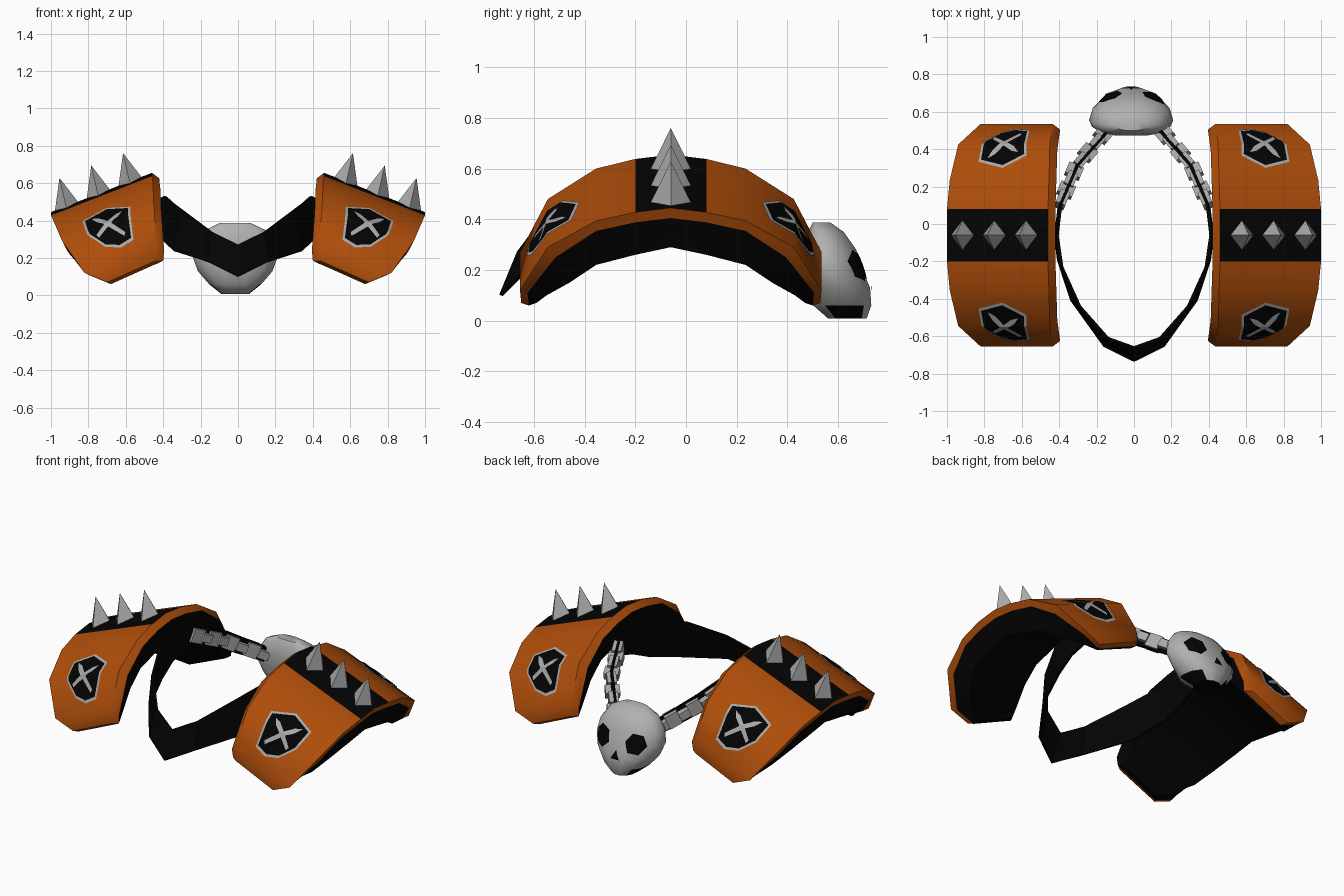
import bpy, bmesh, math
from mathutils import Vector, Matrix
from mathutils.bvhtree import BVHTree

cube = bpy.data.objects.get("Cube")
if cube:
    bpy.data.objects.remove(cube)

MID = -0.06  # y of the pad centre line


def material(name, rgb):
    m = bpy.data.materials.new(name)
    m.use_nodes = True
    m.diffuse_color = (*rgb, 1)
    b = m.node_tree.nodes["Principled BSDF"]
    b.inputs["Base Color"].default_value = (*rgb, 1)
    b.inputs["Roughness"].default_value = 0.8
    return m


ORANGE = material("orange_leather", (0.42, 0.074, 0.003))
BLACK = material("black_leather", (0.001, 0.001, 0.001))
STEEL = material("grey_steel", (0.39, 0.39, 0.39))
BONE = material("bone_grey", (0.44, 0.44, 0.43))


def finish(name, bm, mats, normals=True, smooth=None):
    if normals:
        bmesh.ops.recalc_face_normals(bm, faces=bm.faces)
    me = bpy.data.meshes.new(name)
    bm.to_mesh(me)
    bm.free()
    for m in mats:
        me.materials.append(m)
    ob = bpy.data.objects.new(name, me)
    bpy.context.collection.objects.link(ob)
    if smooth:
        bpy.ops.object.select_all(action='DESELECT')
        bpy.context.view_layer.objects.active = ob
        ob.select_set(True)
        bpy.ops.object.shade_smooth_by_angle(angle=math.radians(smooth))
    return ob


def loft(bm, loops, mats, closed=True):
    """Skin a list of vertex loops; mats gives the slot of each column."""
    rows = [[bm.verts.new(p) for p in loop] for loop in loops]
    n = len(rows[0])
    for a, b in zip(rows, rows[1:]):
        for i in range(n if closed else n - 1):
            j = (i + 1) % n
            bm.faces.new((a[i], a[j], b[j], b[i])).material_index = mats[i]
    return rows


# Pad stations: offset along y, inner edge x z, outer edge x z
TOP = [(0, .46, .655, 1.0, .445), (.14, .46, .638, 1.0, .428), (.295, .455, .6, .985, .394),
       (.485, .45, .48, .94, .29), (.595, .435, .27, .82, .12), (.59, .44, .185, .70, .07)]
# Matching stations of the lining underneath
LINING = [(0, .43, .50, .93, .29), (.14, .43, .47, .92, .26), (.295, .43, .43, .9, .22),
          (.4, .43, .34, .84, .15), (.49, .42, .23, .75, .1), (.53, .42, .175, .67, .07)]


def pad_loop(i, sy, sx):
    v, x0, z0, x1, z1 = TOP[i]
    lv, lx0, lz0, lx1, lz1 = LINING[i]
    rv = v - 0.03 * (i > 2)
    drop = .04 if i < 4 else .01
    pts = [(lx1, lv, lz1), (x1 - .02, rv, z1 - drop), (x1, v, z1),
           (x0, v, z0), (x0 - .04, rv, z0 - .03 * (i < 5)), (lx0, lv, lz0)]
    return [(sx * x, MID + sy * y, z) for x, y, z in pts]


def on_pad(s, t, sx, sy, lift):
    """Point on the pad end: s across it, t above (-) or below (+) the fold."""
    a, b = (TOP[3], TOP[2]) if t < 0 else (TOP[3], TOP[4])
    v, x0, z0, x1, z1 = [p + (q - p) * abs(t) for p, q in zip(a, b)]
    p = Vector((x0 + (x1 - x0) * s, v, z0 + (z1 - z0) * s))
    p += Vector((.3, .6, .72)).normalized() * lift
    return Vector((sx * p.x, MID + sy * p.y, p.z))


def badge_plate(name, outline, mat, sx, sy, lift):
    bm = bmesh.new()
    bm.faces.new([bm.verts.new((s, t, 0)) for s, t in outline])
    bmesh.ops.bisect_plane(bm, geom=bm.verts[:] + bm.edges[:] + bm.faces[:],
                           plane_co=(0, 0, 0), plane_no=(0, 1, 0))
    for v in bm.verts:
        v.co = on_pad(v.co.x, v.co.y, sx, sy, lift)
    bm.normal_update()
    for f in bm.faces:
        if f.normal.z < 0:
            f.normal_flip()
    finish(name, bm, [mat], normals=False)


SHIELD = [(.24, -.32), (.48, -.67), (.74, -.5), (.74, .12), (.62, .57), (.45, .74), (.28, .67)]


def scaled(points, k, c=(.5, .04)):
    return [(c[0] + (s - c[0]) * k, c[1] + (t - c[1]) * k) for s, t in points]


def blade(a, b, w):
    """Pointed stroke of half width w from a to b."""
    a, b = Vector(a), Vector(b)
    d = b - a
    n = Vector((-d.y * .45, d.x / .45)).normalized()
    n = Vector((n.x * w * .45, n.y * w))
    return [tuple(p) for p in (a + n * .7, a + d * .8 + n, b, a + d * .8 - n, a - n * .7)]


for side, sx in (("left", 1), ("right", -1)):
    # Shoulder pad: top, rims and lining
    bm = bmesh.new()
    order = [(i, -1) for i in range(5, 0, -1)] + [(i, 1) for i in range(6)]
    rows = loft(bm, [pad_loop(i, sy, sx) for i, sy in order], [1, 0, 0, 0, 1, 1])
    for r in (rows[0], rows[-1]):
        bm.faces.new(r[1:5])
        bm.faces.new((r[0], r[1], r[4], r[5])).material_index = 1
    # Black stripe over the crown
    for r1, r2 in zip(rows[4:6], rows[5:7]):
        for f in r1[2].link_faces:
            if {r1[2], r1[3], r2[2], r2[3]} == set(f.verts):
                f.material_index = 1
    finish(side + "_shoulder_pad", bm, [ORANGE, BLACK], smooth=36)

    # Spikes along the stripe
    tilt = Vector((.24, 0, .97))
    for k in range(3):
        x = .575 + .17 * k
        base = Vector((x, MID, .655 - (x - .46) * .389 - .01))
        bm = bmesh.new()
        ring = [base + Vector(o) for o in ((.065, 0, -.025), (0, .085, -.012),
                                           (-.065, 0, .025), (0, -.085, -.012))]
        tip = base + tilt * .165
        q = [bm.verts.new((sx * p.x, p.y, p.z)) for p in ring + [tip]]
        for i in range(4):
            bm.faces.new((q[i], q[(i + 1) % 4], q[4]))
        bm.faces.new(q[:4])
        finish(f"{side}_spike_{k + 1}", bm, [STEEL])

    # Shield badges at both ends of the pad
    for end, sy in (("front", -1), ("back", 1)):
        tag = f"{side}_{end}_badge_"
        badge_plate(tag + "border", SHIELD, STEEL, sx, sy, .004)
        badge_plate(tag + "field", scaled(SHIELD, .9), BLACK, sx, sy, .0065)
        badge_plate(tag + "blade_a", blade((.36, .46), (.65, -.42), .07), STEEL, sx, sy, .009)
        badge_plate(tag + "blade_b", blade((.65, .26), (.33, -.24), .07), STEEL, sx, sy, .0095)

# Collar quarters: top x y z, bottom x y z (y measured from the centre)
SIDE = ((.41, 0, .52), (.42, 0, .36))
FRONT = [((0, .60, .27), (0, .67, .10)), ((.14, .55, .34), (.16, .59, .178)),
         ((.29, .38, .45), (.335, .345, .235)), ((.385, .17, .52), (.405, .13, .3)), SIDE]
BACK = [((0, .58, .25), (0, .62, .15)), ((.14, .555, .31), (.15, .57, .21)),
        ((.30, .375, .44), (.32, .36, .33)), ((.39, .17, .53), (.4, .16, .42)), SIDE]


def collar_pair(i, sx, sy):
    pair = (BACK if sy > 0 else FRONT)[i]
    return [Vector((sx * x, MID + sy * y, z)) for x, y, z in pair]


bm = bmesh.new()
path = ([(i, 1, -1) for i in range(5)] + [(i, 1, 1) for i in (3, 2, 1, 0)]
        + [(i, -1, 1) for i in (1, 2, 3, 4)] + [(i, -1, -1) for i in (3, 2, 1, 0)])
loft(bm, [collar_pair(*p) for p in path], [0], closed=False)
bmesh.ops.remove_doubles(bm, verts=bm.verts, dist=.0005)
collar = finish("collar_strap", bm, [BLACK])
mod = collar.modifiers.new("thickness", "SOLIDIFY")
mod.thickness = .015
mod.offset = 0

# Chains along the back of the collar: tall links alternate with wide ones
for side, sx in (("left", 1), ("right", -1)):
    pts = [sum(collar_pair(i, sx, 1), Vector()) / 2 for i in (3, 2, 1)]
    bm = bmesh.new()
    count = 8
    for k in range(count):
        f = (k + .5) / count * 2
        a, b = (pts[0], pts[1]) if f < 1 else (pts[1], pts[2])
        p, d = a.lerp(b, f % 1), (b - a).normalized()
        out = d.cross(Vector((0, 0, 1))).normalized()
        rot = Matrix((d, out, d.cross(out))).transposed().to_4x4()
        size = (.08, .055, .085) if k % 2 == 0 else (.065, .085, .05)
        bmesh.ops.create_cube(bm, size=1, matrix=Matrix.Translation(p) @ rot
                              @ Matrix.Diagonal((*size, 1)))
    finish(side + "_chain", bm, [STEEL])

# Skull rings: z, half width, front y, back y
RINGS = [(.388, .08, .57, .50), (.35, .16, .625, .48), (.28, .21, .675, .47), (.2, .225, .70, .475),
         (.13, .2, .73, .49), (.06, .14, .735, .50), (.008, .075, .715, .56)]


def skull_ring(z, hw, yf, yb):
    """D-shaped section, widest toward its flat side."""
    yc = yb + .36 * (yf - yb)
    for i in range(14):
        a = math.tau * i / 14
        c, s = math.cos(a), math.sin(a)
        depth = yf - yc if s > 0 else yc - yb
        wide = abs(c) ** (.85 if s > 0 else .65)
        yield (-.015 + hw * math.copysign(wide, c), yc + depth * s, z)


bm = bmesh.new()
rows = loft(bm, [list(skull_ring(*r)) for r in RINGS], [0] * 14)
bm.faces.new(rows[0])
bm.faces.new(rows[-1]).material_index = 1
# Dark jaw sides
for f in bm.faces:
    c = f.calc_center_median()
    if c.z < .05 and .57 < c.y < .7:
        f.material_index = 1
bmesh.ops.recalc_face_normals(bm, faces=bm.faces)
tree = BVHTree.FromBMesh(bm)
finish("skull", bm, [BONE, BLACK], smooth=40)


# Painted sockets, laid over the skull surface
def socket(name, cx, cz, rx, rz, sides, turn):
    bm = bmesh.new()
    loops = []
    for k in (.02, .35, .7, 1):
        ring = []
        for i in range(sides * 2):
            a = turn + math.pi * i / sides
            r = k * (1 if i % 2 == 0 else math.cos(math.pi / sides))
            o = Vector((cx + rx * r * math.cos(a), 2, cz + rz * r * math.sin(a)))
            hit = tree.ray_cast(o, Vector((0, -1, 0)))[0]
            ring.append((hit or Vector((o.x, .6, o.z))) + Vector((0, .007, .002)))
        loops.append(ring)
    rows = loft(bm, loops, [0] * sides * 2)
    bm.faces.new(rows[0])
    finish(name, bm, [BLACK])


socket("left_eye_socket", .105, .215, .062, .064, 6, .3)
socket("right_eye_socket", -.125, .215, .062, .064, 6, .1)
socket("nose_hole", -.015, .13, .034, .036, 3, math.pi / 2)
